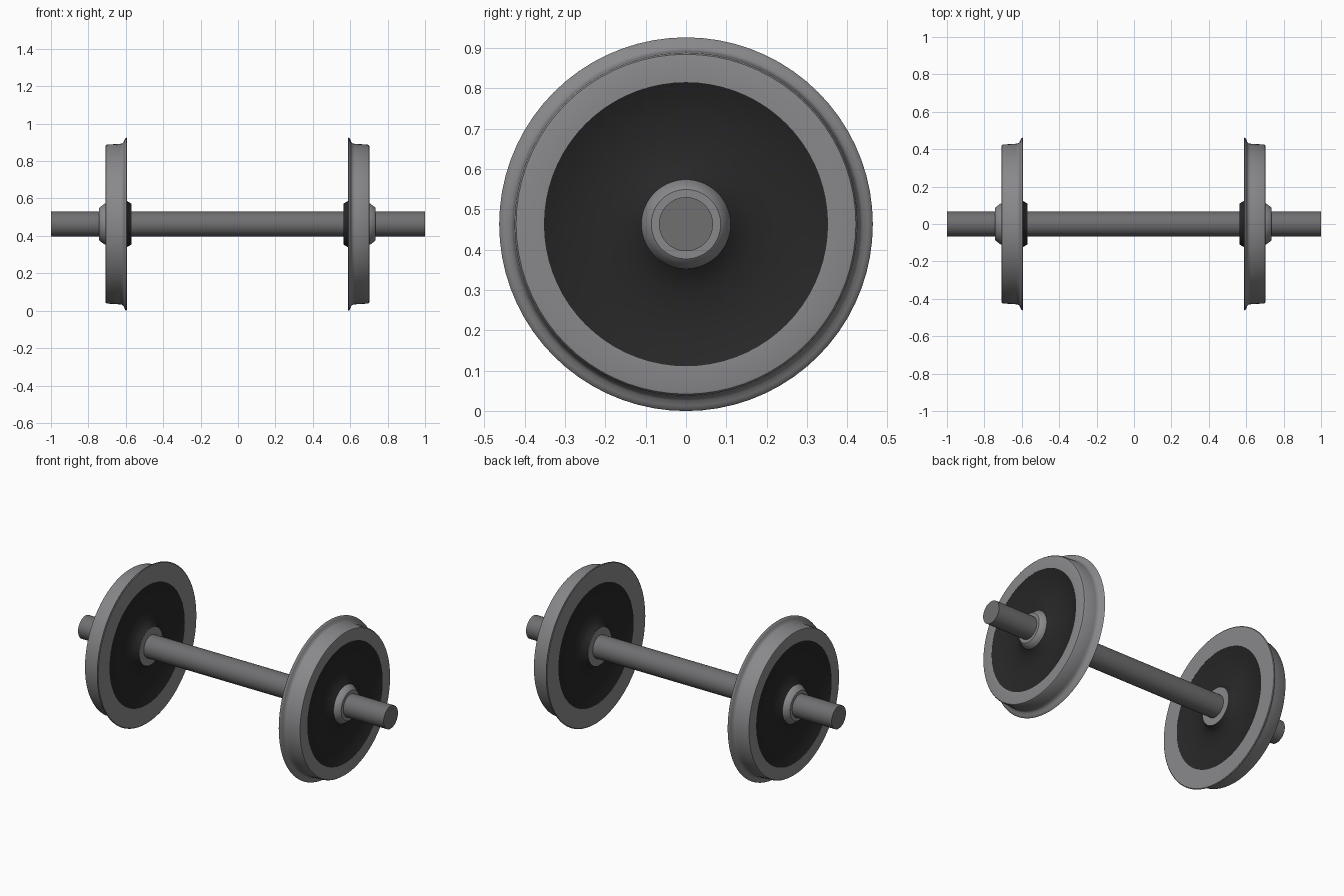
import bpy, bmesh, math

if "Cube" in bpy.data.objects:
    bpy.data.objects.remove(bpy.data.objects["Cube"])

CZ = 0.463      # axle height
SHIFT = -0.003  # wheels sit slightly off centre on the axle


def material(name, v):
    m = bpy.data.materials.new(name)
    m.diffuse_color = (v, v, v * 1.04, 1)
    m.use_nodes = True
    m.node_tree.nodes["Principled BSDF"].inputs["Base Color"].default_value = m.diffuse_color
    return m


STEEL = material("wheel_steel", 0.25)
AXLE = material("axle_steel", 0.16)
DARK = material("dark_web", 0.02)


def lathe(name, profile, mat, side=1, offset=0.0, closed=True, segs=72):
    """Spin an (x, radius) profile around the axle line."""
    bm = bmesh.new()
    rings = []
    for x, r in profile:
        if r == 0:
            rings.append([bm.verts.new((side * x + offset, 0, CZ))] * segs)
        else:
            rings.append([bm.verts.new((side * x + offset,
                                        r * math.sin(2 * math.pi * i / segs),
                                        CZ + r * math.cos(2 * math.pi * i / segs)))
                          for i in range(segs)])
    pairs = list(zip(rings, rings[1:]))
    if closed:
        pairs.append((rings[-1], rings[0]))
    for a, b in pairs:
        for i in range(segs):
            j = (i + 1) % segs
            quad = list(dict.fromkeys((a[i], a[j], b[j], b[i])))
            bm.faces.new(quad)
    bmesh.ops.recalc_face_normals(bm, faces=bm.faces[:])
    me = bpy.data.meshes.new(name)
    bm.to_mesh(me)
    bm.free()
    me.materials.append(mat)
    ob = bpy.data.objects.new(name, me)
    bpy.context.collection.objects.link(ob)
    bpy.ops.object.select_all(action='DESELECT')
    ob.select_set(True)
    bpy.context.view_layer.objects.active = ob
    bpy.ops.object.shade_smooth_by_angle(angle=math.radians(35))
    return ob


# Flanged tyre: inner face, flange, coned tread, outer face
rim = [(0.592, 0.352), (0.591, 0.459), (0.594, 0.463), (0.599, 0.460),
       (0.604, 0.450), (0.609, 0.438), (0.617, 0.431), (0.630, 0.429),
       (0.698, 0.425), (0.704, 0.421), (0.7055, 0.416), (0.704, 0.352)]

# Dished web between tyre and hub
web = [(0.704, 0.353), (0.690, 0.320), (0.679, 0.270), (0.675, 0.215),
       (0.680, 0.165), (0.692, 0.130), (0.706, 0.110), (0.706, 0.060),
       (0.568, 0.060), (0.568, 0.110), (0.590, 0.123), (0.602, 0.145),
       (0.612, 0.180), (0.616, 0.230), (0.611, 0.290), (0.592, 0.353)]

# Hub bosses
hub_out = [(0.690, 0.060), (0.690, 0.111), (0.709, 0.110), (0.736, 0.090),
           (0.739, 0.086), (0.739, 0.060)]
hub_in = [(0.580, 0.060), (0.580, 0.110), (0.567, 0.110), (0.567, 0.060)]

for side, label in ((1, "right"), (-1, "left")):
    lathe(label + "_rim", rim, STEEL, side, SHIFT)
    lathe(label + "_web", web, DARK, side, SHIFT)
    lathe(label + "_outer_hub", hub_out, STEEL, side, SHIFT)
    lathe(label + "_inner_hub", hub_in, STEEL, side, SHIFT)

# Axle
lathe("axle", [(-1, 0), (-1, 0.067), (1, 0.067), (1, 0)], AXLE,
      closed=False, segs=32)
